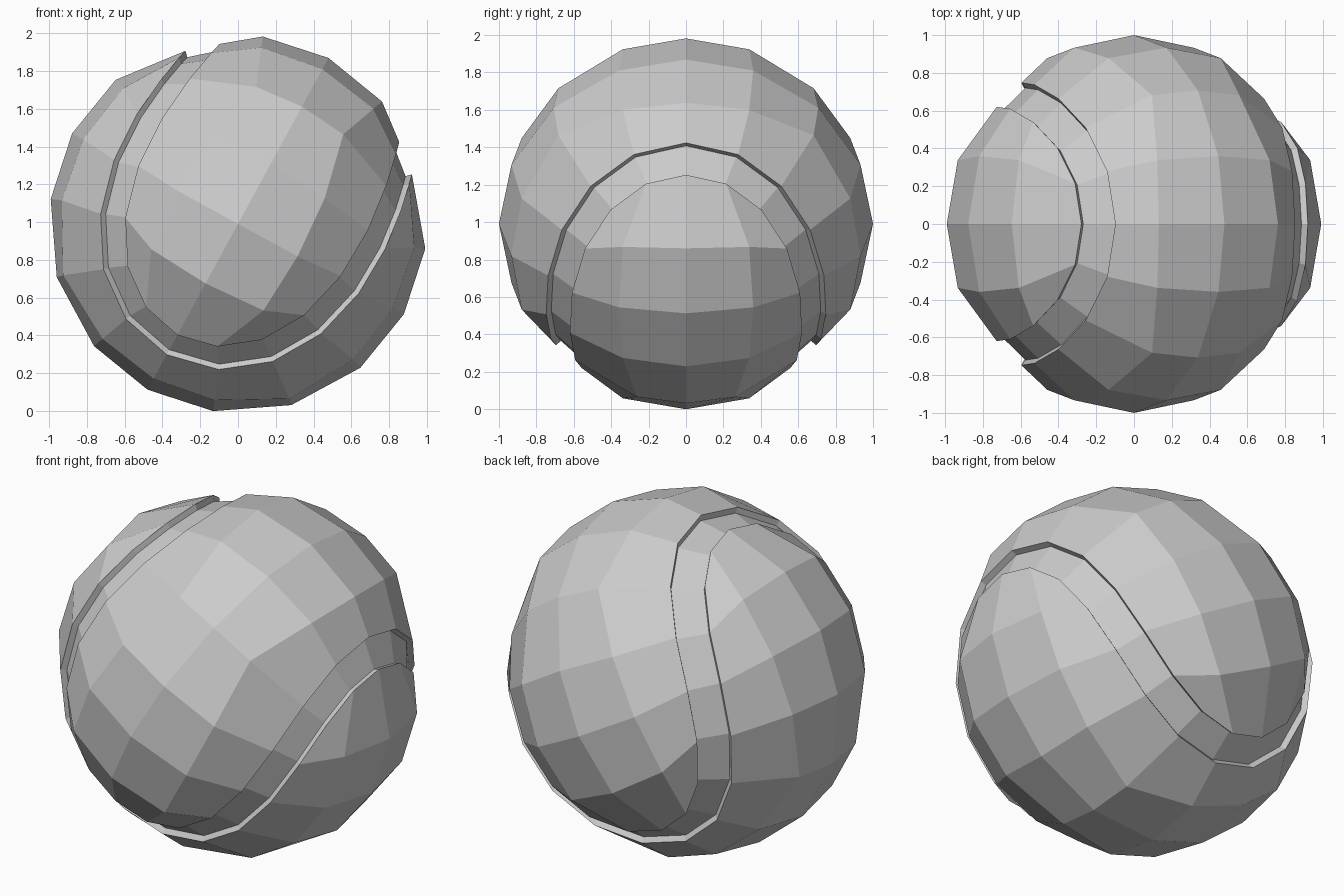
import bpy, bmesh, math
from mathutils import Vector

if "Cube" in bpy.data.objects:
    bpy.data.objects.remove(bpy.data.objects["Cube"])

TILT = math.radians(61.4)              # ball is rolled about the y axis
A, B = 0.8215, 0.1785                  # seam curve coefficients
HALF = math.tan(math.radians(5.5))     # half width of the groove
RIM, FLOOR = 0.957, 0.922              # radii of groove lip and groove floor
N = 32                                 # seam segments
GRID = (-1, -0.385, 0, 0.385, 1)

# local axes: u and v lie in the x-z plane, w is world y
AX_U = Vector((math.cos(TILT), 0, math.sin(TILT)))
AX_V = Vector((math.sin(TILT), 0, -math.cos(TILT)))


def world(p):
    return AX_U * p[0] + AX_V * p[1] + Vector((0, p[2], 0.991))


def seam(t):
    return Vector((2 * math.sqrt(A * B) * math.cos(2 * t),
                   A * math.cos(t) - B * math.cos(3 * t),
                   A * math.sin(t) + B * math.sin(3 * t))).normalized()


# seam centre line and the directions of its two lips
mid, lips = [], {1: [], -1: []}
for k in range(N):
    t = 2 * math.pi * k / N
    c = seam(t)
    side = (seam(t + 0.01) - seam(t - 0.01)).cross(c).normalized()
    mid.append(c)
    for s in (1, -1):
        lips[s].append((c - side * HALF * s).normalized())

bm = bmesh.new()
rim = {s: [bm.verts.new(world(d * RIM)) for d in lips[s]] for s in (1, -1)}
floor = {s: [bm.verts.new(world(d * FLOOR)) for d in lips[s]] for s in (1, -1)}
cache = {}


def on_first(p):
    return p[0] == 1 or abs(p[2]) == 1


def on_second(p):
    return p[0] == -1 or abs(p[1]) == 1


def vert(p, s):
    # cube edges between the two panels become the lips of the groove
    if on_first(p) and on_second(p):
        d = Vector(p).normalized()
        return rim[s][max(range(N), key=lambda k: mid[k].dot(d))]
    if p not in cache:
        cache[p] = bm.verts.new(world(Vector(p).normalized()))
    return cache[p]


# two interlocking panels: six 4 x 4 cube sides pushed onto a sphere
for axis in range(3):
    for sign in (1, -1):
        s = 1 if (axis == 2 or (axis == 0 and sign == 1)) else -1

        def point(i, j):
            p = [GRID[i], GRID[j]]
            p.insert(axis, sign)
            return tuple(p)

        for i in range(4):
            for j in range(4):
                bm.faces.new([vert(point(*q), s) for q in
                              ((i, j), (i + 1, j), (i + 1, j + 1), (i, j + 1))])

# groove walls and floor
for k in range(N):
    n = (k + 1) % N
    bm.faces.new((floor[1][k], floor[1][n], floor[-1][n], floor[-1][k]))
    for s in (1, -1):
        bm.faces.new((rim[s][k], rim[s][n], floor[s][n], floor[s][k]))

bmesh.ops.recalc_face_normals(bm, faces=bm.faces[:])
mesh = bpy.data.meshes.new("ball")
bm.to_mesh(mesh)
bm.free()
ball = bpy.data.objects.new("ball", mesh)
bpy.context.collection.objects.link(ball)
